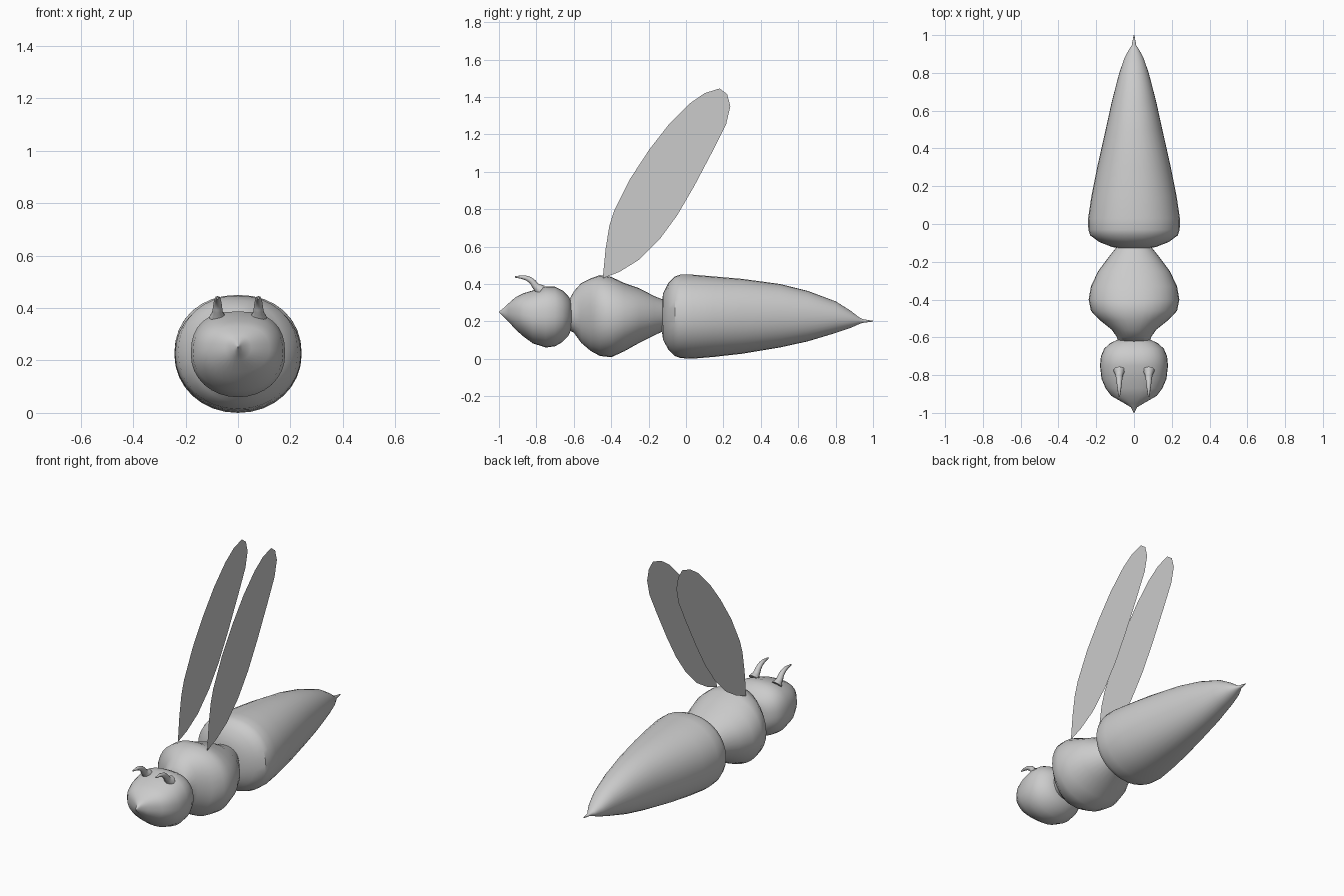
import bpy, bmesh
from math import cos, sin, pi, copysign

if "Cube" in bpy.data.objects:
    bpy.data.objects.remove(bpy.data.objects["Cube"])

SEGMENTS = 32


def loft(name, rows, power=2.1):
    """Skin rings along y; each row is (y, half width, bottom z, top z)."""
    bm = bmesh.new()
    rings = []
    for y, w, low, high in rows:
        ring = []
        for i in range(SEGMENTS):
            a = 2 * pi * i / SEGMENTS
            c, s = cos(a), sin(a)
            # the upper half is a slightly squarer arc than the lower half
            p = 2 / (power if s > 0 else 2.05)
            x = w * copysign(abs(c) ** p, c)
            z = (low + high) / 2 + (high - low) / 2 * copysign(abs(s) ** p, s)
            ring.append(bm.verts.new((x, y, z)))
        rings.append(ring)
    for r0, r1 in zip(rings, rings[1:]):
        for i in range(SEGMENTS):
            j = (i + 1) % SEGMENTS
            bm.faces.new((r0[i], r0[j], r1[j], r1[i]))
    bm.faces.new(rings[0])
    bm.faces.new(rings[-1])
    bmesh.ops.recalc_face_normals(bm, faces=bm.faces)
    return finish(name, bm)


def finish(name, bm, smooth=True):
    mesh = bpy.data.meshes.new(name)
    bm.to_mesh(mesh)
    bm.free()
    obj = bpy.data.objects.new(name, mesh)
    bpy.context.collection.objects.link(obj)
    if smooth:
        bpy.ops.object.select_all(action='DESELECT')
        bpy.context.view_layer.objects.active = obj
        obj.select_set(True)
        bpy.ops.object.shade_smooth_by_angle(angle=0.6)
    return obj


# Head with pointed snout
loft("head", [
    (-1.0, .002, .248, .252), (-.97, .017, .22, .275), (-.95, .05, .20, .295),
    (-.91, .12, .155, .33), (-.87, .15, .12, .35), (-.82, .172, .083, .365),
    (-.75, .18, .06, .387), (-.70, .175, .067, .385), (-.66, .158, .09, .365),
    (-.63, .125, .12, .335), (-.612, .085, .16, .31)], 2.5)

# Thorax
loft("thorax", [
    (-.622, .085, .15, .32), (-.60, .09, .14, .36), (-.56, .117, .085, .405),
    (-.51, .18, .042, .43), (-.46, .228, .015, .447), (-.40, .24, .008, .438),
    (-.33, .228, .04, .405), (-.25, .19, .085, .377), (-.17, .13, .125, .335),
    (-.12, .09, .148, .315)], 2.15)

# Abdomen running into the sting
loft("abdomen", [
    (-.13, .07, .15, .30), (-.122, .115, .10, .35), (-.095, .185, .05, .405),
    (-.06, .232, .015, .44), (-.03, .242, .004, .45), (.03, .243, 0, .45),
    (.15, .225, .01, .44), (.3, .195, .027, .427), (.5, .15, .06, .40),
    (.65, .117, .093, .363), (.8, .078, .138, .307), (.88, .05, .165, .257),
    (.925, .026, .185, .222), (.945, .012, .192, .212), (1.0, .002, .199, .203)], 2.15)

# Paper-thin upright wings
OUTLINE = [(-.445, .43), (-.43, .585), (-.41, .71), (-.385, .79), (-.3, .96),
           (-.195, 1.12), (-.09, 1.255), (.02, 1.365), (.1, 1.42), (.18, 1.445),
           (.22, 1.415), (.237, 1.35), (.215, 1.255), (.145, 1.115), (.045, .925),
           (-.045, .77), (-.14, .64), (-.25, .53), (-.355, .465)]
# Antenna path: y, z, radius
FEELER = [(-.775, .365, .032), (-.80, .385, .02), (-.825, .415, .016),
          (-.86, .433, .012), (-.915, .438, .004)]

for side, label in ((-1, "left"), (1, "right")):
    bm = bmesh.new()
    bm.faces.new([bm.verts.new((side * .10, y, z)) for y, z in OUTLINE])
    finish(label + "_wing", bm, smooth=False)

    # Curved tapering antennae
    curve = bpy.data.curves.new(label + "_antenna", 'CURVE')
    curve.dimensions = '3D'
    curve.bevel_depth = 1
    curve.bevel_resolution = 2
    curve.resolution_u = 4
    curve.use_fill_caps = True
    spline = curve.splines.new('BEZIER')
    spline.bezier_points.add(len(FEELER) - 1)
    for point, (y, z, r) in zip(spline.bezier_points, FEELER):
        point.co = (side * .078, y, z)
        point.radius = r
        point.handle_left_type = point.handle_right_type = 'AUTO'
    bpy.context.collection.objects.link(bpy.data.objects.new(label + "_antenna", curve))
